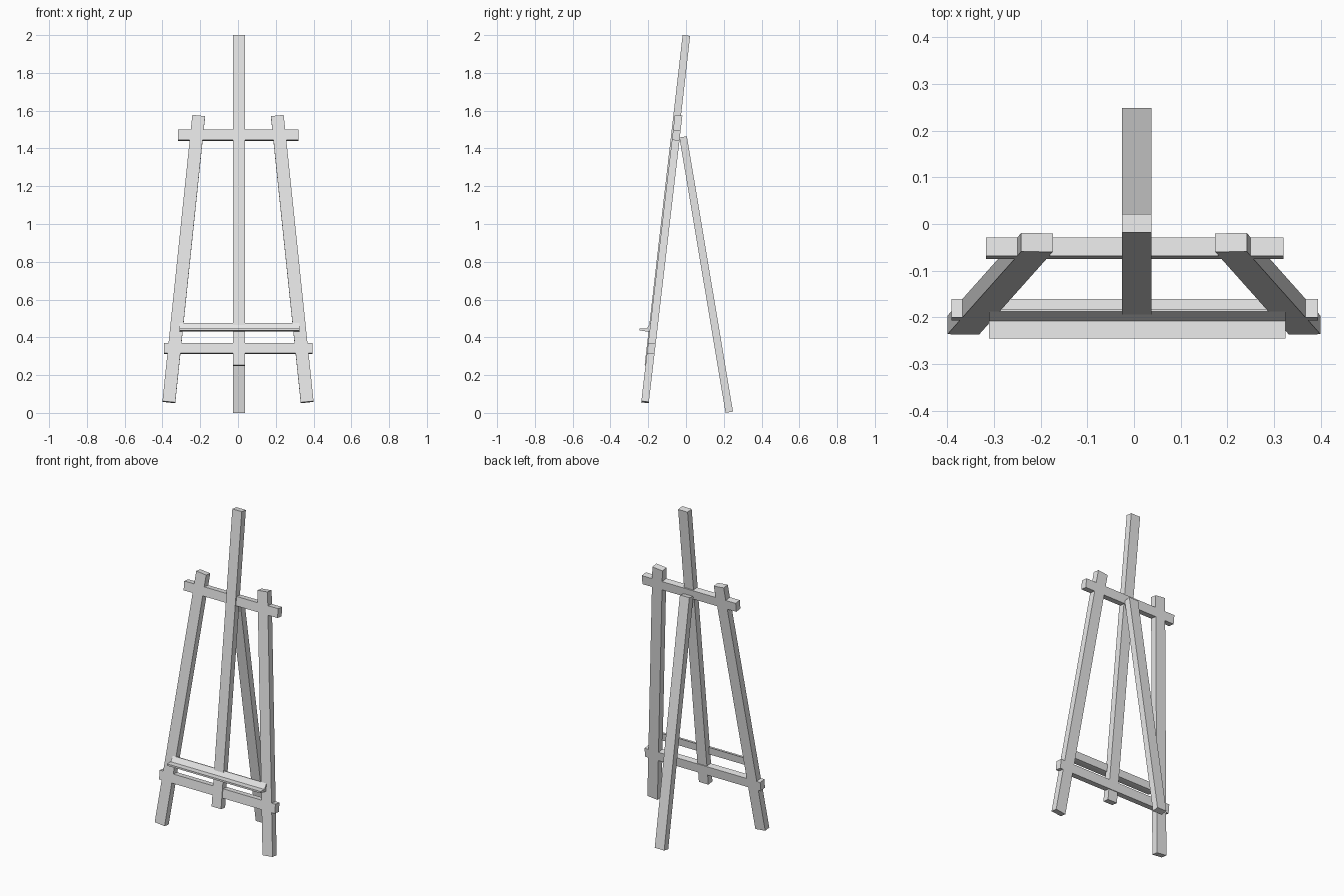
import bpy
import bmesh
from mathutils import Vector, Matrix

cube = bpy.data.objects.get("Cube")
if cube:
    bpy.data.objects.remove(cube, do_unlink=True)

# One plain material for the whole stand
GREY = (0.8, 0.8, 0.8, 1.0)
mat = bpy.data.materials.new("light_grey")
mat.use_nodes = True
mat.diffuse_color = GREY
mat.node_tree.nodes["Principled BSDF"].inputs["Base Color"].default_value = GREY


def finish(name, bm):
    bmesh.ops.recalc_face_normals(bm, faces=bm.faces)
    mesh = bpy.data.meshes.new(name)
    bm.to_mesh(mesh)
    bm.free()
    mesh.materials.append(mat)
    obj = bpy.data.objects.new(name, mesh)
    bpy.context.collection.objects.link(obj)
    return obj


def beam(name, start, end, width, depth, normal):
    """Square-ended batten from start to end; depth runs along the normal."""
    a, b = Vector(start), Vector(end)
    axis = (b - a).normalized()
    side = axis.cross(normal).normalized()
    out = side.cross(axis)
    frame = Matrix((side, out, axis)).transposed().to_4x4()
    size = Matrix.Diagonal((width, depth, (b - a).length, 1))
    bm = bmesh.new()
    bmesh.ops.create_cube(bm, size=1, matrix=Matrix.Translation((a + b) / 2) @ frame @ size)
    return finish(name, bm)


# The front frame leans back along one sloping plane
LEAN = 0.117
FRONT = Vector((0, -1, LEAN))
DEPTH = 0.04
MID_X = 0.006


def on_frame(x, z):
    return (x, -0.2235 + LEAN * z, z)


# Splayed front legs
for side, s in (("left", 1), ("right", -1)):
    beam(side + "_front_leg", on_frame(s * 0.366, 0.057), on_frame(s * 0.208, 1.572),
         0.068, DEPTH, FRONT)

# Cross bars
beam("upper_cross_bar", on_frame(-0.317, 1.47), on_frame(0.32, 1.47), 0.055, DEPTH, FRONT)
beam("lower_cross_bar", on_frame(-0.391, 0.341), on_frame(0.394, 0.341), 0.055, DEPTH, FRONT)

# Central mast and rear prop
beam("centre_mast", (MID_X, -0.199, 0.25), (MID_X, 0.002, 1.998), 0.064, DEPTH, FRONT)
beam("rear_leg", (MID_X, 0.229, 0.0035), (MID_X, -0.015, 1.461), 0.064, DEPTH, Vector((0, 1, 0)))

# Canvas shelf: thin ledge with a sloping back, swept along x
profile = [(-0.246, 0.448), (-0.246, 0.437), (-0.205, 0.430), (-0.188, 0.430),
           (-0.183, 0.475), (-0.188, 0.475), (-0.208, 0.446)]
bm = bmesh.new()
face = bm.faces.new([bm.verts.new((-0.311, y, z)) for y, z in profile])
swept = bmesh.ops.extrude_face_region(bm, geom=[face])["geom"]
bmesh.ops.translate(bm, vec=(0.636, 0, 0),
                    verts=[g for g in swept if isinstance(g, bmesh.types.BMVert)])
finish("canvas_shelf", bm)
